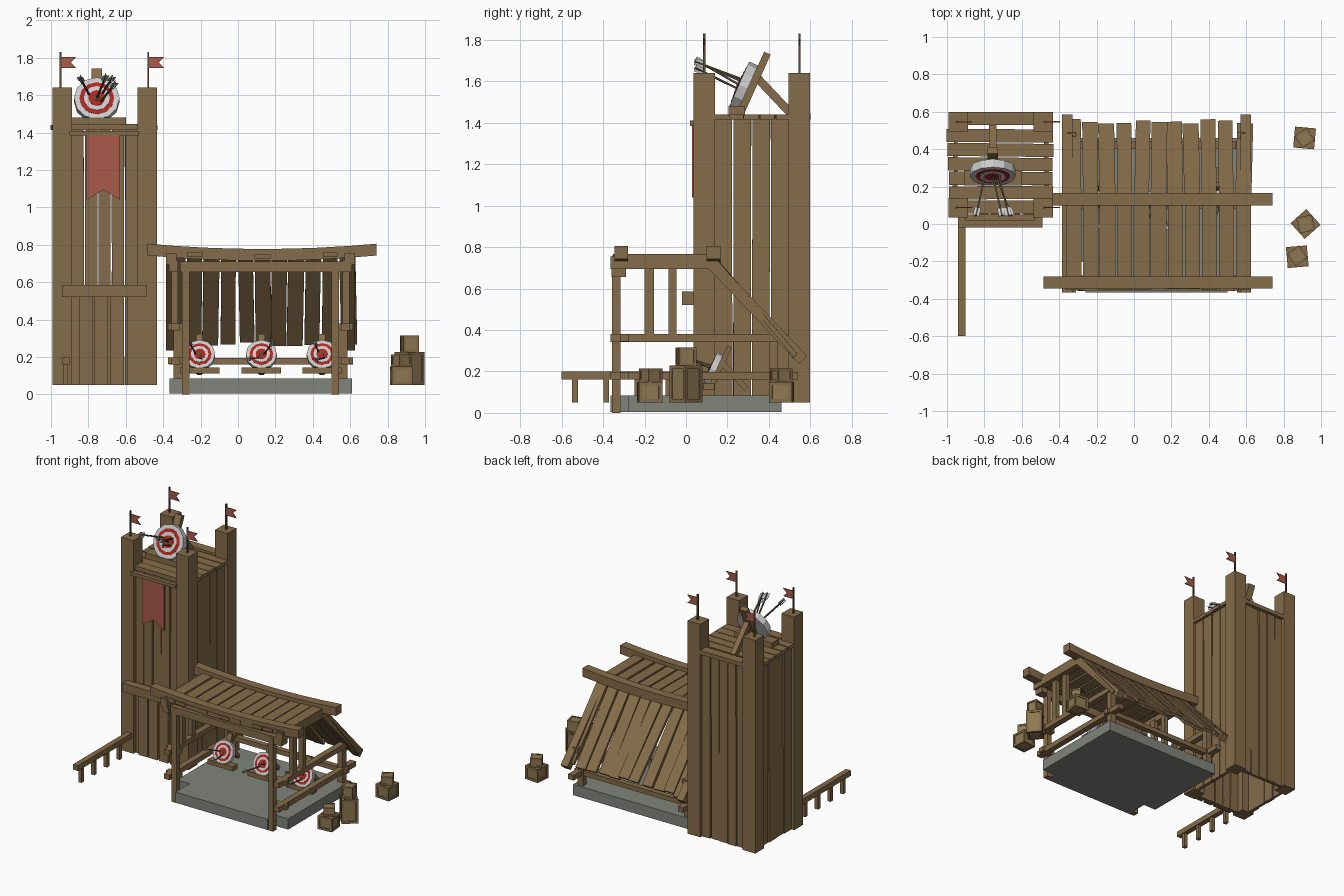
import bpy, bmesh, math, random
from mathutils import Matrix, Vector as V

if "Cube" in bpy.data.objects:
    bpy.data.objects.remove(bpy.data.objects["Cube"])
random.seed(4)
J = lambda a: random.uniform(-a, a)

def mat(name, c):
    m = bpy.data.materials.new(name)
    m.diffuse_color = (*c, 1)
    m.use_nodes = True
    m.node_tree.nodes["Principled BSDF"].inputs["Base Color"].default_value = m.diffuse_color
    return m
WOOD = mat("wood", (0.235, 0.15, 0.067))
PALE = mat("pale_wood", (0.27, 0.19, 0.085))
DARK = mat("dark_wood", (0.10, 0.075, 0.04))
RED = mat("red", (0.42, 0.02, 0.015))
CLOTH = mat("cloth", (0.40, 0.10, 0.07))
WHITE = mat("white", (0.65, 0.65, 0.65))
STONE = mat("stone", (0.22, 0.23, 0.20))

def obj(name, bm, m):
    bmesh.ops.recalc_face_normals(bm, faces=bm.faces)
    me = bpy.data.meshes.new(name)
    bm.to_mesh(me)
    bm.free()
    me.materials.append(m)
    o = bpy.data.objects.new(name, me)
    bpy.context.collection.objects.link(o)
    return o

def cube(name, M, size, m):
    bm = bmesh.new()
    bmesh.ops.create_cube(bm, size=1, matrix=M @ Matrix.Diagonal((*size, 1)))
    return obj(name, bm, m)

def box(name, x0, x1, y0, y1, z0, z1, m=WOOD, tilt=(0, 'X')):
    M = Matrix.Translation(((x0+x1)/2, (y0+y1)/2, (z0+z1)/2)) @ Matrix.Rotation(tilt[0], 4, tilt[1])
    return cube(name, M, (x1-x0, y1-y0, z1-z0), m)

def bar(name, p, q, w, h, m=WOOD):
    p, q = V(p), V(q)
    d = q - p
    M = Matrix.Translation((p+q)/2) @ d.to_track_quat('Y', 'Z').to_matrix().to_4x4()
    return cube(name, M, (w, d.length, h), m)

def prism(name, pts, a, b, axis, m):
    """Extrude a 2D outline from a to b along y (outline in xz) or z (outline in xy)."""
    f = (lambda p, t: (p[0], t, p[1])) if axis == 'Y' else (lambda p, t: (p[0], p[1], t))
    bm = bmesh.new()
    lo, hi = [[bm.verts.new(f(p, t)) for p in pts] for t in (a, b)]
    bm.faces.new(lo)
    bm.faces.new(hi)
    n = len(pts)
    for i in range(n):
        bm.faces.new((lo[i], lo[(i+1) % n], hi[(i+1) % n], hi[i]))
    return obj(name, bm, m)

def disc(name, M, r, z0, z1, m):
    bm = bmesh.new()
    bmesh.ops.create_cone(bm, cap_ends=True, segments=12, radius1=r, radius2=r, depth=z1-z0,
                          matrix=M @ Matrix.Translation((0, 0, (z0+z1)/2)))
    return obj(name, bm, m)

# tower corner posts with flags
for x in (-0.94, -0.485):
    for y in (0.088, 0.547):
        box("tower_post", x-.052, x+.052, y-.052, y+.052, 0.05, 1.64)
        px = x - .01 if x < -.7 else x + .005
        box("flag_pole", px-.005, px+.005, y-.005, y+.005, 1.63, 1.83, DARK)
        prism("flag", [(px, 1.745), (px+.085, 1.745), (px+.055, 1.775), (px+.085, 1.805), (px, 1.805)],
              y-.003, y+.003, 'Y', CLOTH)

# tower wall planks
def row(n, a, b):
    w = (b-a)/n
    return [(a+i*w+.003, a+(i+1)*w-.003) for i in range(n)]
for a, b in row(5, -0.892, -0.535):
    box("front_wall_plank", a, b, .065+J(.004), .09, .05, 1.40, WOOD, (J(.003), 'Y'))
    box("back_wall_plank", a, b, .55, .575+J(.006), .05, 1.42, WOOD, (J(.003), 'Y'))
for a, b in row(4, 0.135, 0.498):
    box("left_wall_plank", -.968+J(.006), -.943, a, b, .05, 1.42, WOOD, (J(.003), 'X'))
    box("right_wall_plank", -.48, -.457+J(.006), a, b, .05, 1.42, WOOD, (J(.003), 'X'))

# tower deck
for a, b in row(5, 0.13, 0.51):
    box("deck_plank", -.995+J(.008), -.435+J(.008), a, b, 1.415, 1.44, WOOD, (J(.012), 'Z'))
for y in (0.09, 0.565):
    box("deck_end_plank", -.89, -.535, y-.035, y+.035, 1.415, 1.445)
box("banner_rod", -.9, -.53, .02, .05, 1.385, 1.41)
prism("banner", [(-.81, 1.39), (-.81, 1.04), (-.72, 1.095), (-.63, 1.04), (-.63, 1.39)], .028, .036, 'Y', CLOTH)

# tower doorway boards
box("door_lintel", -.94, -.49, -.02, .04, .52, .585)
for x in (-.815, -.732, -.645, -.555):
    box("door_plank", x-.036, x+.036, .042, .06, .05, .53)

# low fence
box("fence_rail", -.942, -.902, -.6, .04, .16, .2)
for y in (-.535, -.385, -.235, -.085):
    box("fence_post", -.935, -.908, y-.014, y+.014, .05, .17)

# shed stone floor
prism("stone_floor", [(-.365, -.2), (-.26, -.2), (-.26, -.365), (.5, -.365), (.5, -.28),
                      (.61, -.28), (.61, .46), (-.365, .46)], 0.005, .085, 'Z', STONE)

# shed frame, mirrored about its centre line
CX = 0.12
for s in (-1, 1):
    def side(name, a, b, *r):
        x0, x1 = sorted((CX+s*a, CX+s*b))
        box(name, x0, x1, *r)
    side("front_post", .38, .42, -.357, -.315, 0, .70)
    side("upper_stud", .44, .475, -.20, -.155, .36, .71)
    side("upper_stud", .44, .475, -.085, -.045, .36, .71)
    side("rear_post", .42, .465, .40, .445, .02, .36)
    side("side_rail_upper", .43, .475, -.365, .49, .342, .38)
    side("side_rail_lower", .43, .475, -.365, .54, .16, .198)
    side("roof_beam", .45, .505, -.365, .14, .695, .755)
    side("beam_block", .44, .49, -.36, -.29, .655, .72)
    x = CX + s*.478
    bar("rafter", (x, .11, .735), (x, .565, .255), .056, .055)
box("front_frame_beam", -.31, .56, -.355, -.315, .655, .71)
for z in (.162, .345):
    for s in (-1, 1):
        x = CX + s*.44
        box("front_rail_stub", x-.055, x+.055, -.315, -.275, z, z+.035)
box("back_rail", -.37, .615, .40, .44, .16, .195)

# sagging roof beams
sag = lambda x: .028*((x-.13)/.61)**2
xs = [-.485 + i*1.225/8 for i in range(9)]
for y in (-.313, .133):
    prism("sagging_beam", [(x, .778+sag(x)) for x in xs] + [(x, .715+sag(x)) for x in xs[::-1]],
          y-.033, y+.033, 'Y', WOOD)

# roof planks, flat part and rear slope
for i in range(11):
    x = -.368 + (i+.5)*.0907
    z = .738 + sag(x)
    bar("roof_plank_flat", (x, -.352+J(.006), z), (x, .135, z), .082+J(.004), .024)
    bar("roof_plank_slope", (x, .125, z), (x+J(.01), .54+J(.012), .275+J(.012)), .083+J(.005), .022)

# archery targets
def arrow(hit, tail, s):
    hit, tail = V(hit), V(tail)
    d = tail - hit
    bar("arrow_shaft", hit, tail, .009*s, .009*s, DARK)
    bar("arrow_vane", hit + d*.8, tail, .034*s, .003, WHITE)
    bar("arrow_vane", hit + d*.8, tail, .003, .034*s, WHITE)

def target(c, s, hits):
    c = V(c)
    M = Matrix.Translation(c) @ Matrix.Rotation(math.radians(66), 4, 'X') @ Matrix.Scale(s, 4)
    disc("target_disc", M, .122, -.025, .022, WHITE)
    for k, (r, m) in enumerate([(.093, RED), (.07, WHITE), (.045, RED), (.016, DARK)]):
        disc("target_ring", M, r, .015, .024+.002*k, m)
    cube("target_stand", M @ Matrix.Translation((0, .03, -.042)), (.055, .33, .034), WOOD)
    w = lambda x, y, z: c + V((x, y, z))*s
    bar("target_brace", w(0, .07, .04), w(0, .24, -.14), .04*s, .04*s)
    a, b = w(-.155, -.07, -.145), w(.155, .01, -.095)
    box("target_foot", a.x, b.x, a.y, b.y, a.z, b.z)
    for hx, hy, tx, tz in hits:
        arrow(M @ V((hx, hy, .02)), w(tx, -.23, tz), s)

target((-.755, .275, 1.575), 1.0, [(-.04, .02, -.09, .12), (.0, .0, .05, .13), (.03, .03, .085, .12), (.02, -.02, .1, .09)])
target((-.205, .13, .21), .68, [(-.03, .0, -.08, .1), (.0, -.03, .02, -.02)])
target((.125, .13, .21), .68, [(-.02, -.03, -.1, -.03), (.02, .0, .09, .1)])
target((.45, .13, .21), .68, [(-.03, .02, -.06, .1), (.02, -.03, -.05, -.04)])

# crates with edge frames
def crate(x, y, z, w, h, deg):
    M = Matrix.Translation((x, y, z+h/2)) @ Matrix.Rotation(math.radians(deg), 4, 'Z')
    t = w*.15
    cube("crate_body", M, (w*.9, w*.9, h*.92), PALE)
    for a in (-1, 1):
        for b in (-1, 1):
            e, g = (w-t)/2, (h-t)/2
            cube("crate_edge", M @ Matrix.Translation((a*e, b*e, 0)), (t, t, h), WOOD)
            cube("crate_edge", M @ Matrix.Translation((0, a*e, b*g)), (w, t, t), WOOD)
            cube("crate_edge", M @ Matrix.Translation((a*e, 0, b*g)), (t, w, t), WOOD)

crate(.873, -.175, .05, .112, .1, 5)
crate(.873, -.17, .15, .08, .065, 35)
crate(.917, 0, .05, .113, .178, 42)
crate(.917, 0, .228, .085, .088, 12)
crate(.912, .46, .05, .112, .1, -5)
crate(.912, .46, .15, .08, .065, 30)
